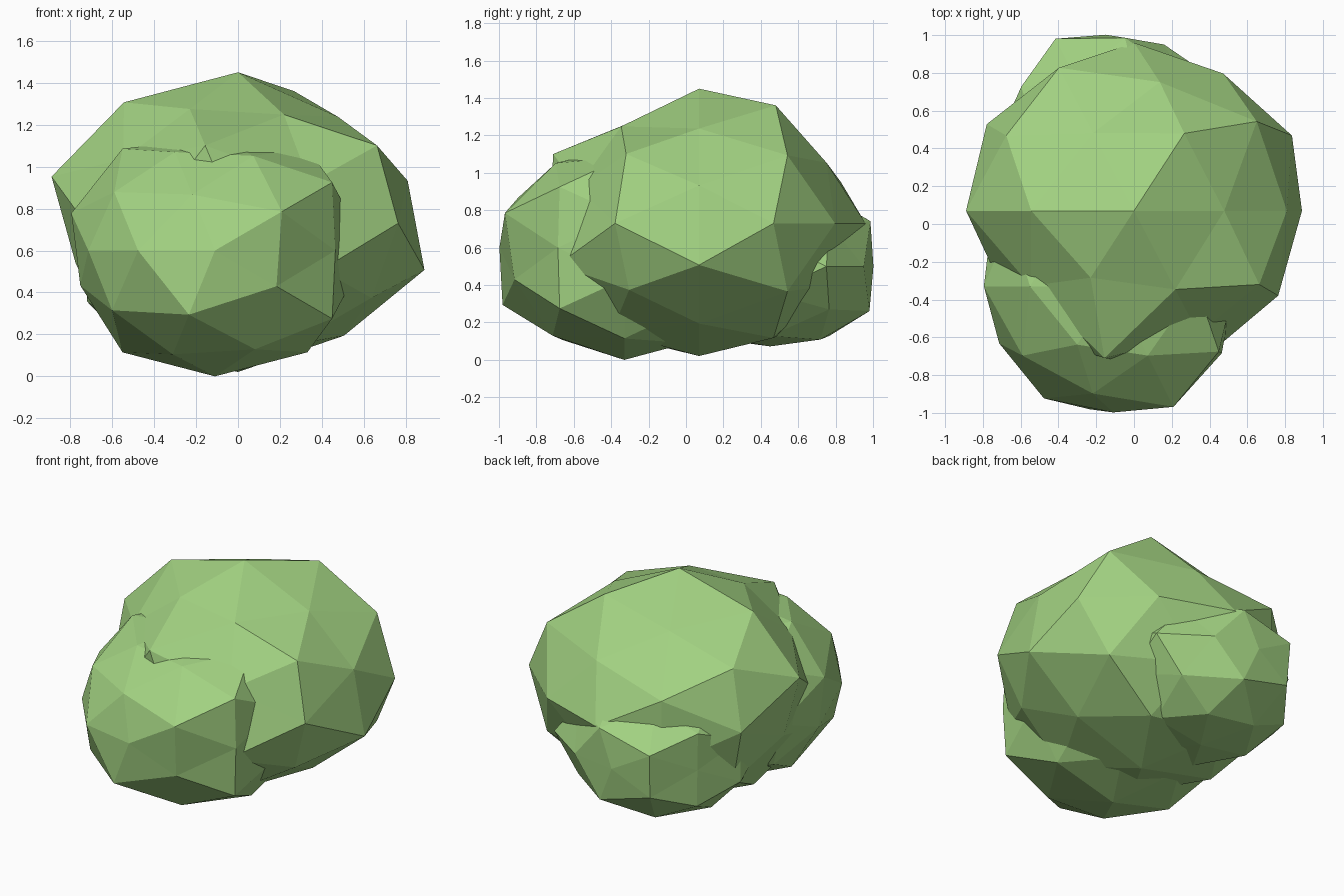
import bpy, bmesh
from mathutils import Vector, Matrix
from math import radians

leaf = bpy.data.materials.new("leaf_green")
leaf.diffuse_color = (0.36, 0.64, 0.22, 1)


def clump(name, centre, size, dents):
    """Low-poly ball with its pole along y; dents are (direction, radial factor)."""
    bm = bmesh.new()
    bmesh.ops.create_icosphere(bm, subdivisions=2, radius=1,
                               matrix=Matrix.Rotation(radians(-90), 4, 'X'))
    dirs = {v: v.co.normalized() for v in bm.verts}
    for x, y, z, f in dents:
        d = Vector((x, y, z)).normalized()
        v = max(bm.verts, key=lambda v: dirs[v].dot(d))
        v.co = dirs[v] * f
    for v in bm.verts:
        v.co = Vector(c + s * p for c, s, p in zip(centre, size, v.co))
    me = bpy.data.meshes.new(name)
    bm.to_mesh(me)
    bm.free()
    me.materials.append(leaf)
    ob = bpy.data.objects.new(name, me)
    bpy.context.collection.objects.link(ob)
    return ob


# large middle clump of foliage
clump("main_foliage", (0, 0.07, 0.73), (0.935, 0.89, 0.72), [
    (-.28, -.45, .85, .89), (.26, -.53, .81, .89), (.59, 0, .81, .87),
    (.95, 0, .31, .91), (.69, .53, .5, 1.01), (.28, .45, .85, 1.03),
    (-.16, -.85, .5, 1.03), (.16, .85, .5, .90), (.59, 0, -.81, .92),
    (0, 0, -1, .985), (-.85, .53, 0, .98), (-.59, 0, .81, .99),
    (.69, .53, -.5, 1.01), (.85, -.53, 0, .96), (-.95, 0, -.31, .87),
    (-.89, -.45, 0, .87), (-.69, -.53, .5, .85), (-.26, .53, .81, .88),
    (.43, -.85, .31, .86), (0, -1, 0, .9), (-.53, -.85, 0, .9),
    (.53, .85, 0, .96), (.16, .85, -.5, .92), (.72, -.45, -.53, .94),
    (.72, -.45, .53, .98)])

# front clump
clump("front_foliage", (-0.11, -0.33, 0.60), (0.75, 0.75, 0.60), [
    (0, -1, 0, .89), (.43, -.85, .31, 1.0), (.43, -.85, -.31, .92),
    (.72, -.45, -.53, 1.03), (.72, -.45, .53, 1.03), (-.16, -.85, -.5, 1.02),
    (-.16, -.85, .5, .89), (-.53, -.85, 0, .93), (-.89, -.45, 0, .90),
    (-.95, 0, .31, .96), (-.95, 0, -.31, .90), (-.28, -.45, .85, .92),
    (-.28, -.45, -.85, .97), (-.69, -.53, -.5, .95), (-.69, -.53, .5, .93),
    (.85, -.53, 0, .90), (.26, -.53, .81, .93), (0, 0, 1, .9),
    (.26, -.53, -.81, .97), (.95, 0, .31, .9), (.95, 0, -.31, .9)])

# small back clump
clump("back_foliage", (-0.15, 0.45, 0.50), (0.60, 0.60, 0.46), [
    (0, 1, 0, .92), (.16, .85, -.5, 1.04), (.16, .85, .5, 1.05),
    (-.43, .85, .31, 1.04), (.53, .85, 0, .98), (0, 0, -1, .93),
    (-.85, .53, 0, .86), (-.72, .45, .53, 1.03), (.89, .45, 0, 1.12)])
